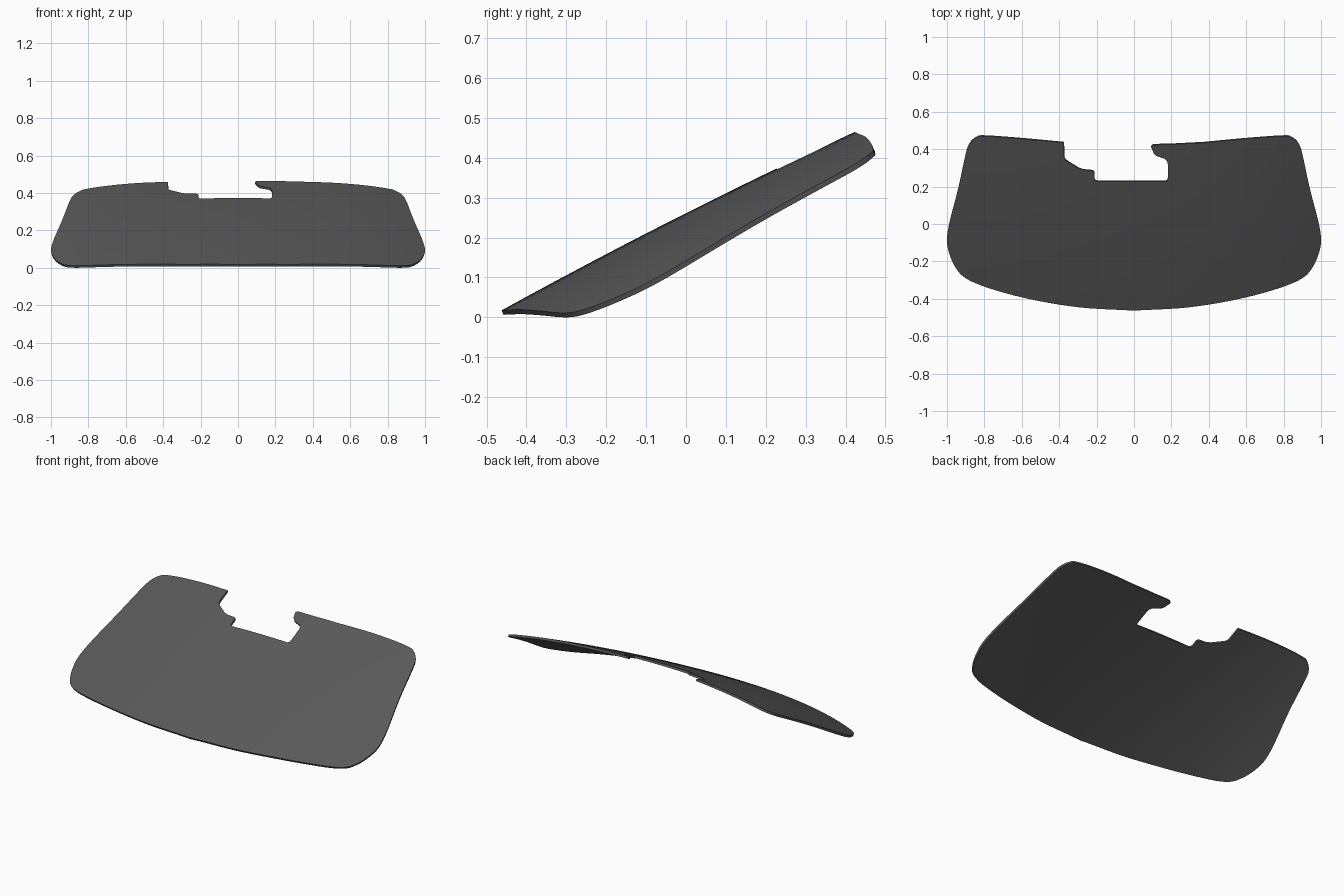
import bpy, bmesh
from mathutils import Vector

if "Cube" in bpy.data.objects:
    bpy.data.objects.remove(bpy.data.objects["Cube"])

THICK = 0.013


def height(x, y):
    # raked sheet, slightly bowed along y, sides wrapping down
    drop = (0.083 * x**2 + 0.04 * x**4) * (1 - 0.2 * y)
    return 0.265 + 0.504 * y - 0.05 * y * y - drop


def smooth(points, steps=5):
    # Catmull-Rom curve through the points
    p = [Vector(q) for q in points]
    p = [2 * p[0] - p[1]] + p + [2 * p[-1] - p[-2]]
    out = []
    for a, b, c, d in zip(p, p[1:], p[2:], p[3:]):
        for i in range(steps):
            t = i / steps
            out.append(0.5 * (2 * b + (c - a) * t + (2 * a - 5 * b + 4 * c - d) * t * t
                              + (3 * b - a - 3 * c + d) * t**3))
    return out + [p[-2]]


# right half of the rounded outline, bottom centre to top edge
half = smooth([(0, -.463), (.29, -.446), (.556, -.402), (.77, -.345), (.9, -.29), (.957, -.228),
               (.99, -.15), (1, -.08), (.985, .016), (.94, .19), (.9, .375), (.88, .43),
               (.845, .461), (.8, .469), (.6, .455), (.374, .434)])
# mirror cutout in the top edge, from right to left
notch = [(.2, .425), (.11, .423), (.097, .42), (.092, .41), (.105, .378), (.12, .363), (.165, .348),
         (.177, .335), (.181, .32), (.181, .24), (.178, .231), (.168, .227), (-.195, .227),
         (-.207, .231), (-.212, .242), (-.212, .272), (-.216, .281), (-.225, .284), (-.27, .288),
         (-.295, .296), (-.35, .33), (-.367, .342), (-.373, .355)]
left = [Vector((-v.x, v.y)) for v in reversed(half[1:])]
outline = half + [Vector(q) for q in notch] + left

# flat face, sliced into a grid, then bent to the curved surface
bm = bmesh.new()
bm.faces.new([bm.verts.new((v.x, v.y, 0)) for v in outline])


def slice_at(co, no):
    bmesh.ops.bisect_plane(bm, geom=bm.verts[:] + bm.edges[:] + bm.faces[:], dist=1e-5,
                           plane_co=co, plane_no=no)


for i in range(-19, 20):
    slice_at((i * 0.05 + 0.0013, 0, 0), (1, 0, 0))
for i in range(-5, 6):
    slice_at((0, i * 0.08 + 0.0017, 0), (0, 1, 0))
bmesh.ops.triangulate(bm, faces=[f for f in bm.faces if len(f.verts) > 4])
for v in bm.verts:
    v.co.z = height(v.co.x, v.co.y)
bm.normal_update()
if sum(f.normal.z for f in bm.faces) < 0:
    bmesh.ops.reverse_faces(bm, faces=bm.faces[:])
mesh = bpy.data.meshes.new("windscreen_panel")
bm.to_mesh(mesh)
bm.free()
panel = bpy.data.objects.new("windscreen_panel", mesh)
bpy.context.collection.objects.link(panel)
bpy.context.view_layer.objects.active = panel
panel.select_set(True)

# thickness below the outer surface
mod = panel.modifiers.new("thickness", 'SOLIDIFY')
mod.thickness = THICK
mod.offset = -1
bpy.ops.object.modifier_apply(modifier=mod.name)
low = min(v.co.z for v in panel.data.vertices)
for v in panel.data.vertices:
    v.co.z -= low
bpy.ops.object.shade_smooth_by_angle(angle=0.6)

mat = bpy.data.materials.new("dark_tint")
mat.diffuse_color = (0.1, 0.1, 0.1, 1)
mat.use_nodes = True
mat.node_tree.nodes["Principled BSDF"].inputs["Base Color"].default_value = mat.diffuse_color
panel.data.materials.append(mat)
